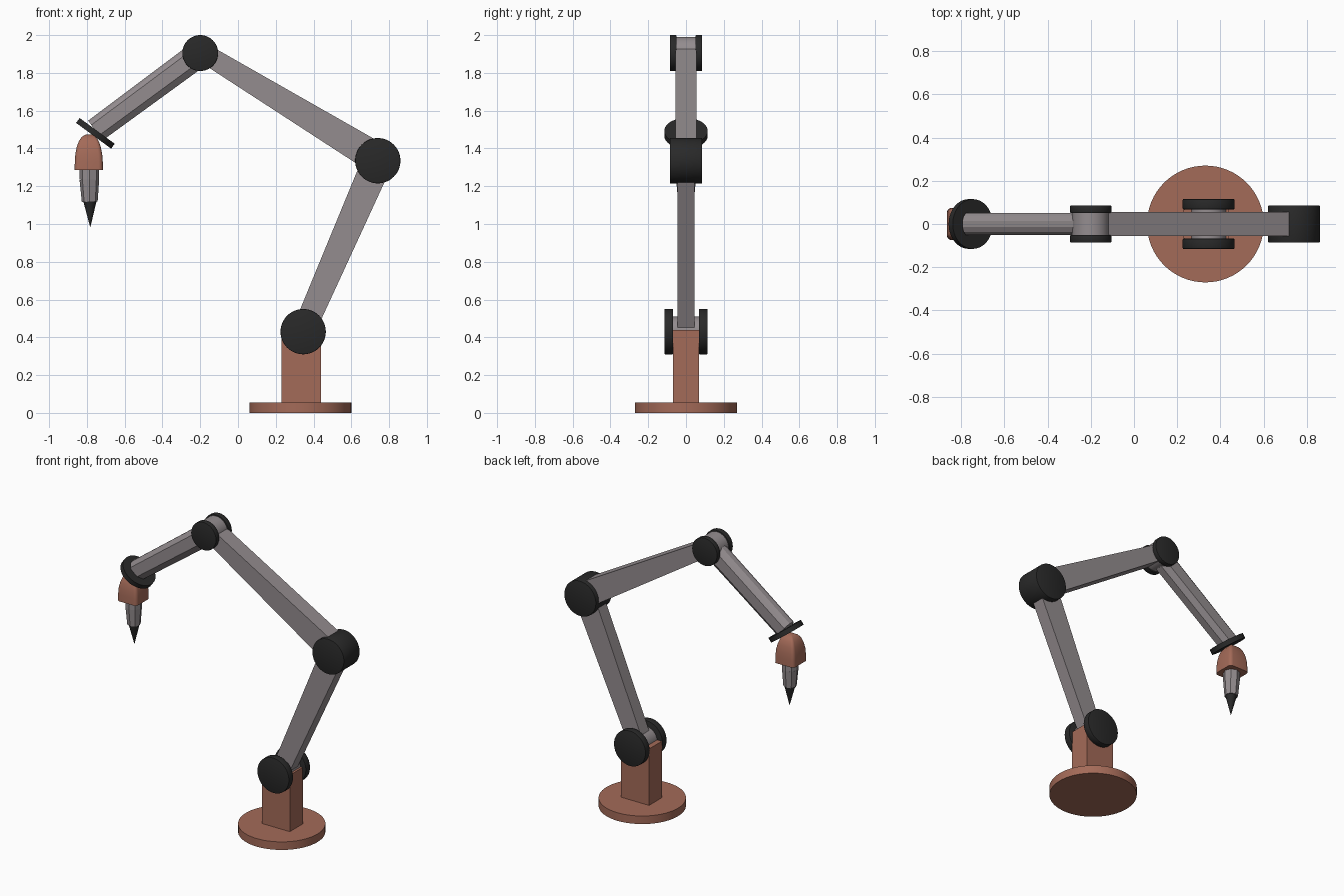
import bpy, bmesh, math
from mathutils import Vector, Matrix

if "Cube" in bpy.data.objects:
    bpy.data.objects.remove(bpy.data.objects["Cube"])


def material(name, rgb):
    m = bpy.data.materials.new(name)
    m.diffuse_color = (*rgb, 1)
    m.use_nodes = True
    m.node_tree.nodes["Principled BSDF"].inputs["Base Color"].default_value = m.diffuse_color
    return m


CLAY = material("clay", (0.37, 0.145, 0.098))
GREY = material("warm grey", (0.295, 0.265, 0.275))
BLACK = material("charcoal", (0.022, 0.022, 0.022))


def finish(name, bm, mat, smooth=False):
    bmesh.ops.recalc_face_normals(bm, faces=bm.faces)
    me = bpy.data.meshes.new(name)
    bm.to_mesh(me)
    bm.free()
    ob = bpy.data.objects.new(name, me)
    bpy.context.collection.objects.link(ob)
    me.materials.append(mat)
    if smooth:
        bpy.ops.object.select_all(action='DESELECT')
        ob.select_set(True)
        bpy.context.view_layer.objects.active = ob
        bpy.ops.object.shade_smooth_by_angle(angle=math.radians(35))
    return ob


def cylinder(name, a, b, r1, r2, mat, sides=48, bevel=0.0):
    """Cylinder or cone from point a to point b."""
    a, b = Vector(a), Vector(b)
    d = b - a
    mtx = Matrix.Translation((a + b) / 2) @ d.to_track_quat('Z', 'Y').to_matrix().to_4x4()
    bm = bmesh.new()
    bmesh.ops.create_cone(bm, cap_ends=True, segments=sides, radius1=r1, radius2=r2,
                          depth=d.length, matrix=mtx)
    if bevel:
        rim = [e for e in bm.edges if any(len(f.verts) > 4 for f in e.link_faces)]
        bmesh.ops.bevel(bm, geom=rim, offset=bevel, segments=2, profile=0.5, affect='EDGES')
    return finish(name, bm, mat, sides > 12)


def loft(name, rings, mat, smooth=False):
    """Skin a list of equal-length point rings and cap both ends."""
    bm = bmesh.new()
    vs = [[bm.verts.new(p) for p in ring] for ring in rings]
    n = len(vs[0])
    for p, q in zip(vs, vs[1:]):
        for i in range(n):
            j = (i + 1) % n
            bm.faces.new((p[i], p[j], q[j], q[i]))
    bm.faces.new(vs[0])
    bm.faces.new(vs[-1])
    return finish(name, bm, mat, smooth)


def beam(name, a, b, wa, wb, section, mat):
    """Beam in the xz plane; section gives (y, fraction of width) points."""
    a, b = Vector((a[0], 0, a[1])), Vector((b[0], 0, b[1]))
    d = (b - a).normalized()
    up = Vector((-d.z, 0, d.x))
    if up.z < 0:
        up = -up
    rings = [[c + up * (w * v) + Vector((0, y, 0)) for y, v in section]
             for c, w in ((a, wa), (b, wb))]
    return loft(name, rings, mat)


def box_section(h):
    return [(-h, -.5), (h, -.5), (h, .5), (-h, .5)]


SHOULDER, ELBOW, TOP = (0.345, 0.43), (0.74, 1.335), (-0.2, 1.905)

# base plate and column
cylinder("base_plate", (0.33, 0, 0), (0.33, 0, 0.055), 0.27, 0.27, CLAY, 64)
bm = bmesh.new()
bmesh.ops.create_cube(bm, size=1, matrix=Matrix.Translation((0.335, 0, 0.245))
                      @ Matrix.Diagonal((0.21, 0.14, 0.39, 1)))
finish("column", bm, CLAY)

# paired joint discs with a grey hub between them
for label, (x, z), r, y0, y1, hub in (("shoulder", SHOULDER, 0.12, 0.068, 0.115, 0.08),
                                      ("top_joint", TOP, 0.095, 0.05, 0.086, 0.086)):
    for s, side in ((-1, "front"), (1, "back")):
        cylinder(f"{label}_disc_{side}", (x, s * y0, z), (x, s * y1, z), r, r, BLACK, 48, 0.004)
    cylinder(f"{label}_hub", (x, -y0, z), (x, y0, z), hub, hub, GREY)

# elbow drum
cylinder("elbow_drum", (0.74, -0.086, 1.335), (0.74, 0.086, 1.335), 0.12, 0.12, BLACK, 48, 0.004)

# arm segments
beam("lower_arm", SHOULDER, ELBOW, 0.12, 0.16, box_section(0.044), GREY)
beam("upper_arm", (0.74, 1.345), (-0.2, 1.917), 0.165, 0.1, box_section(0.055), GREY)

# forearm: flat sides, rounded top, chamfered underside
fore = [(-0.025, -.5), (0.025, -.5), (0.052, -.25), (0.052, .28), (0.037, .42),
        (0.015, .5), (-0.015, .5), (-0.037, .42), (-0.052, .28), (-0.052, -.25)]
beam("forearm", TOP, (-0.755, 1.495), 0.14, 0.13, fore, GREY)

# wrist flange, tilted
c, n = Vector((-0.755, 0, 1.48)), Vector((0.592, 0, 0.806))
cylinder("wrist_flange", c - n * 0.016, c + n * 0.016, 0.115, 0.115, BLACK)


# wrist cap: rounded-square dome
def rounded_square(h, z, cx=-0.79, k=0.3, steps=4):
    pts = []
    for q in range(4):
        for i in range(steps + 1):
            t = math.pi / 2 * (q + i / steps)
            sx, sy = ((1, 1), (-1, 1), (-1, -1), (1, -1))[q]
            pts.append((cx + h * (sx * (1 - k) + k * math.cos(t)),
                        h * (sy * (1 - k) + k * math.sin(t)), z))
    return pts


dome = [(0.075, 1.285), (0.074, 1.33), (0.071, 1.37), (0.063, 1.41),
        (0.052, 1.44), (0.036, 1.462), (0.015, 1.474)]
loft("wrist_cap", [rounded_square(h, z) for h, z in dome], CLAY, True)

# tool body and pointed tip
cylinder("tool_body_upper", (-0.787, 0, 1.29), (-0.787, 0, 1.235), 0.052, 0.052, GREY, 8)
cylinder("tool_body_lower", (-0.787, 0, 1.235), (-0.785, 0, 1.118), 0.052, 0.042, GREY, 8)
cylinder("tool_tip", (-0.784, 0, 1.12), (-0.782, 0, 0.985), 0.035, 0.001, BLACK, 16)
